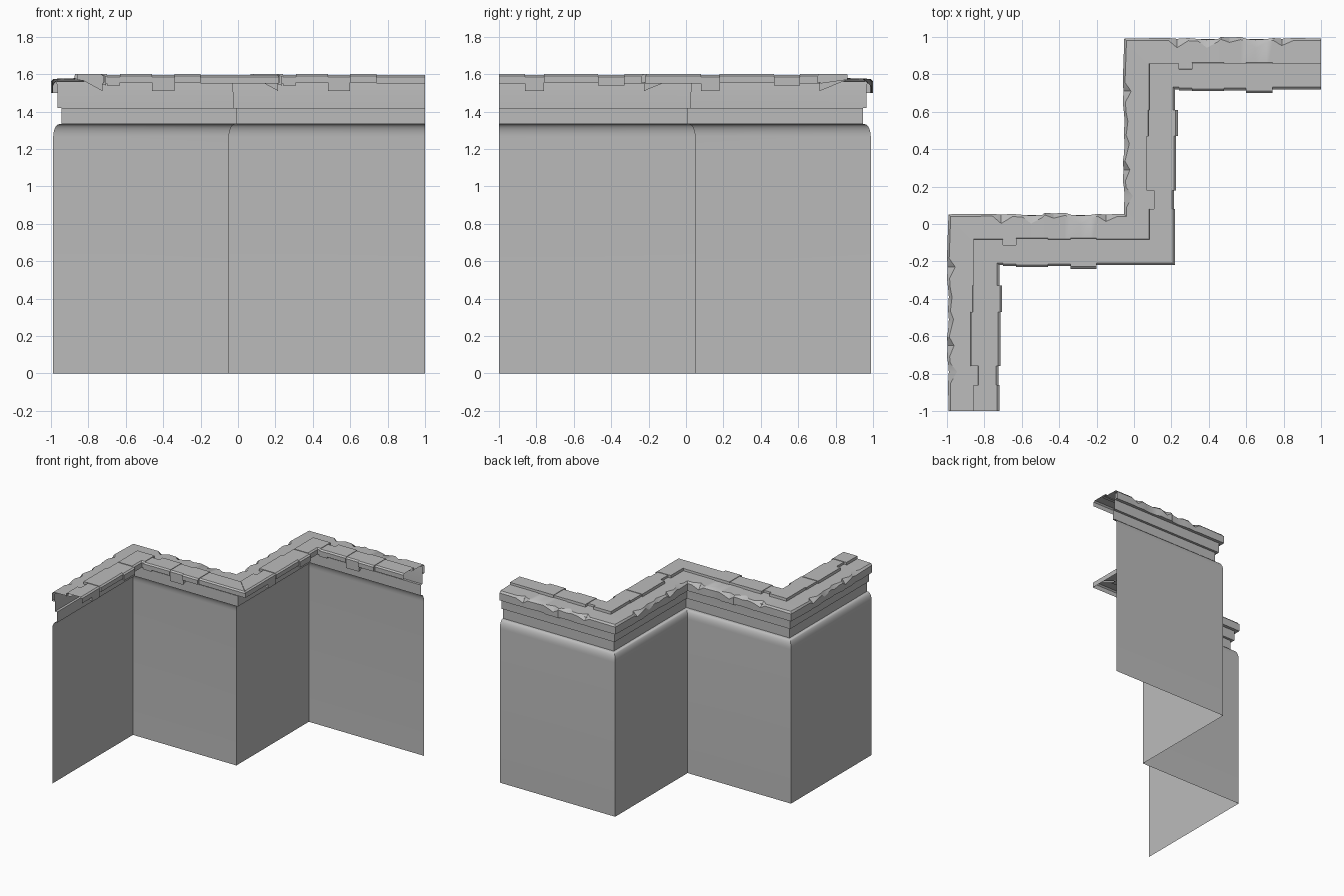
import bpy
import math
import random

random.seed(4)
old = bpy.data.objects.get("Cube")
if old:
    bpy.data.objects.remove(old, do_unlink=True)

stone = bpy.data.materials.new("grey stone")
stone.use_nodes = True
GREY = (0.5, 0.5, 0.5, 1)
stone.diffuse_color = GREY
stone.node_tree.nodes["Principled BSDF"].inputs["Base Color"].default_value = GREY

LEG, OPEN_LEG = 0.94, 1.06          # leg to the inner corner, leg to a free end
CORNERS = [(-1, 0.06), (-0.06, 1)]  # the two projecting corners of the zigzag


def place(corner, side, e, d, z):
    """Point at distance e from a corner along one leg, d in from the outer face."""
    x, y = corner
    return (x + d, y - e, z) if side == 0 else (x + e, y - d, z)


def far_end(unit, side, d):
    return OPEN_LEG if unit == side else LEG + d


def add_object(name, verts, faces):
    mesh = bpy.data.meshes.new(name)
    mesh.from_pydata(verts, [], faces)
    mesh.materials.append(stone)
    obj = bpy.data.objects.new(name, mesh)
    bpy.context.collection.objects.link(obj)
    bpy.ops.object.select_all(action='DESELECT')
    obj.select_set(True)
    bpy.context.view_layer.objects.active = obj
    bpy.ops.object.mode_set(mode='EDIT')
    bpy.ops.mesh.select_all(action='SELECT')
    bpy.ops.mesh.remove_doubles(threshold=0.0005)
    bpy.ops.object.mode_set(mode='OBJECT')
    bpy.ops.object.shade_smooth_by_angle(angle=math.radians(30))
    return obj


def loft(rows, verts, faces, flip):
    """Skin neighbouring rows of points."""
    start, n = len(verts), len(rows[0])
    for row in rows:
        verts.extend(row)
    for r in range(len(rows) - 1):
        for i in range(n - 1):
            a = start + r * n + i
            quad = (a, a + 1, a + n + 1, a + n)
            faces.append(quad if flip else quad[::-1])


def sweep(name, profile):
    """Carry a (depth, height) profile along all four legs."""
    verts, faces = [], []
    for unit, corner in enumerate(CORNERS):
        for side in (0, 1):
            rows = [[place(corner, side, d, d, z) for d, z in profile],
                    [place(corner, side, far_end(unit, side, d), d, z) for d, z in profile]]
            loft(rows, verts, faces, side == 0)
    return add_object(name, verts, faces)


# wall sheet with its rounded shoulder
shoulder = [(0.045 - 0.033 * math.cos(a), 1.265 + 0.068 * math.sin(a))
            for a in [math.radians(15 * k) for k in range(7)]]
sweep("wall", [(0.012, 0)] + shoulder + [(0.055, 1.333)])

# stepped moulding
sweep("moulding", [(0.055, 1.333), (0.055, 1.42), (0.035, 1.42), (0.035, 1.5), (0.03, 1.56)])


# outer course of worn coping stones
def outer_profile(out, edge, chip):
    return [(0.033, 1.5), (out, 1.5), (out, edge), (out + chip, 1.575), (0.18, 1.58)]


PLAIN = outer_profile(0.008, 1.56, 0.012)
verts, faces = [], []
for side in (0, 1):
    stations = []
    for joint in (0.24, 0.4, 0.52, 0.66, 0.8):
        out = random.choice((0.0, 0.006, 0.011))
        stations.append((joint + 0.004, outer_profile(out, 1.563, 0.012)))
        stations.append((joint + 0.05, outer_profile(
            out + 0.004, random.uniform(1.53, 1.56), random.uniform(0.015, 0.05))))
        stations.append((joint + 0.11, outer_profile(out, 1.56, 0.014)))
    for unit, corner in enumerate(CORNERS):
        rows = [[place(corner, side, d, d, z) for d, z in PLAIN]]
        rows += [[place(corner, side, e, d, z) for d, z in p] for e, p in stations]
        rows.append([place(corner, side, far_end(unit, side, d), d, z) for d, z in PLAIN])
        loft(rows, verts, faces, side == 0)
add_object("outer_coping", verts, faces)

# inner course: joint positions, then (seam depth, inner depth, lip height) per stone
JOINTS = [(0.39, 0.53, 0.82, 0.92), (0.3, 0.37, 0.54, 0.66, 0.8)]
STONES = [
    [(0.14, 0.28, 1.55), (0.135, 0.295, 1.54), (0.125, 0.285, 1.555),
     (0.165, 0.275, 1.51), (0.14, 0.28, 1.55)],
    [(0.14, 0.28, 1.55), (0.17, 0.285, 1.54), (0.135, 0.29, 1.555),
     (0.14, 0.285, 1.51), (0.135, 0.3, 1.555), (0.14, 0.28, 1.55)],
]
verts, faces = [], []
for unit, corner in enumerate(CORNERS):
    for side in (0, 1):
        joints, count = JOINTS[side], len(STONES[side])
        for k, (seam, inner, lip) in enumerate(STONES[side]):
            top = 1.6 - 0.004 * (k % 2)
            profile = [(seam, 1.57), (seam + 0.003, top), (inner - 0.012, top),
                       (inner, top - 0.01), (inner, lip)]
            rows = []
            for end in (k - 1, k):
                row = []
                for d, z in profile:
                    e = d if end < 0 else (far_end(unit, side, d) if end == count - 1
                                           else joints[end])
                    row.append(place(corner, side, e, d, z))
                rows.append(row)
            first = len(verts)
            loft(rows, verts, faces, side == 0)
            # close the joints, leaving corners and free ends open
            n = len(profile)
            if k > 0:
                faces.append(tuple(range(first, first + n)))
            if k < count - 1:
                faces.append(tuple(range(first + 2 * n - 1, first + n - 1, -1)))
add_object("inner_coping", verts, faces)
